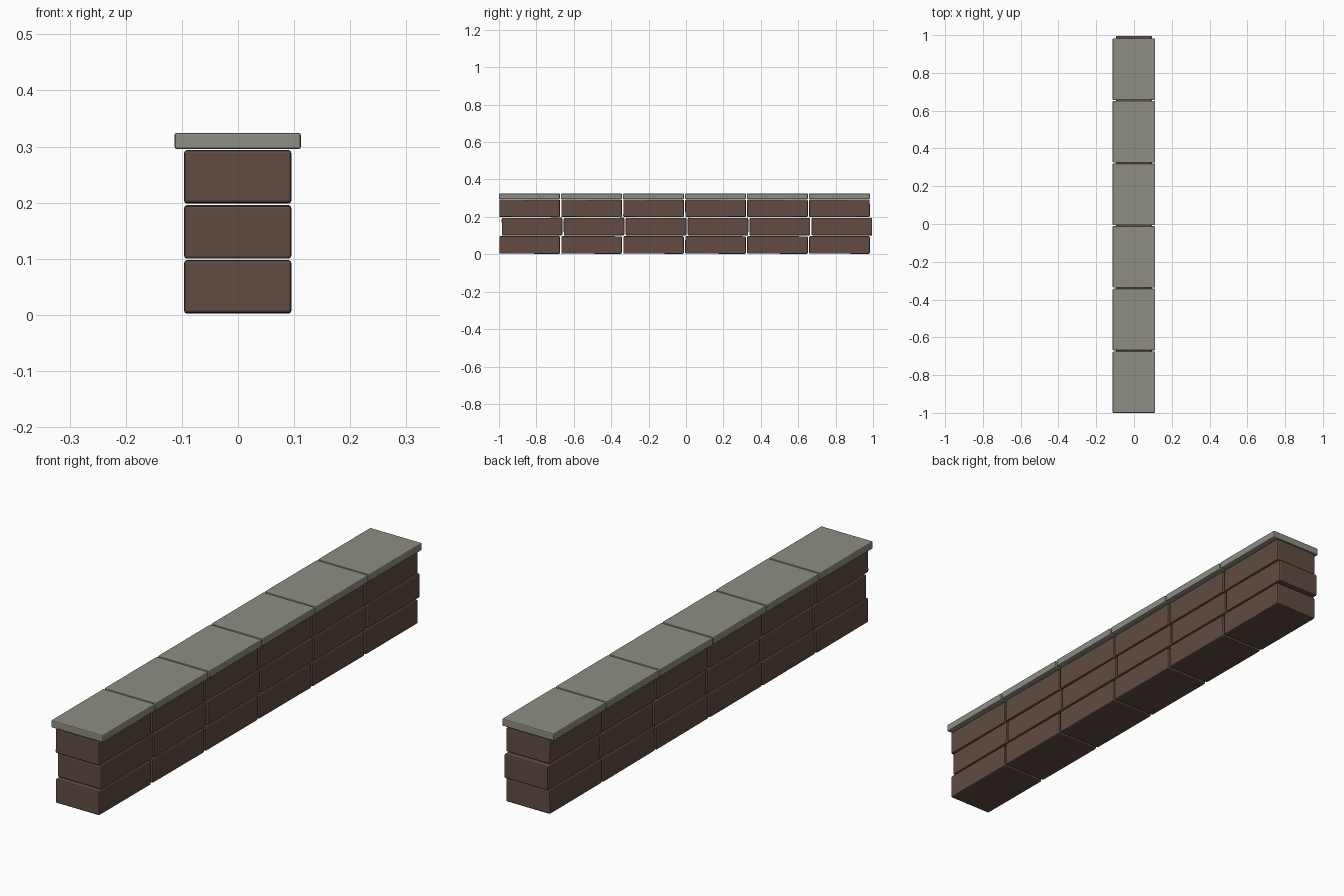
import bpy, bmesh, random
from mathutils import Matrix

if "Cube" in bpy.data.objects:
    bpy.data.objects.remove(bpy.data.objects["Cube"])

random.seed(4)


def material(name, color):
    m = bpy.data.materials.new(name)
    m.diffuse_color = (*color, 1)
    m.use_nodes = True
    m.node_tree.nodes["Principled BSDF"].inputs["Base Color"].default_value = m.diffuse_color
    return m


brown = material("brown brick", (0.119, 0.071, 0.054))
grey = material("grey stone", (0.27, 0.27, 0.23))


# Bevelled block given by centre and size, optionally tilted very slightly
def block(name, center, size, bevel, mat, tilt=0.0):
    bm = bmesh.new()
    bmesh.ops.create_cube(bm, size=1, matrix=Matrix.Diagonal((*size, 1)))
    bmesh.ops.bevel(bm, geom=bm.edges[:], offset=bevel, segments=2,
                    profile=0.5, affect='EDGES')
    bm.transform(Matrix.Translation(center) @ Matrix.Rotation(tilt, 4, 'X'))
    me = bpy.data.meshes.new(name)
    bm.to_mesh(me)
    bm.free()
    me.materials.append(mat)
    ob = bpy.data.objects.new(name, me)
    bpy.context.collection.objects.link(ob)


PITCH, LENGTH = 0.3313, 0.324

# Three courses of bricks, the middle one shifted along the wall
for row, (z, start) in enumerate([(0.050, -0.998), (0.148, -0.985), (0.246, -0.998)]):
    for i in range(6):
        y = start + PITCH * i + LENGTH / 2
        block(f"brick_{row + 1}_{i + 1}", (-0.0005, y, z), (0.191, LENGTH, 0.094),
              0.005, brown, random.uniform(-0.005, 0.005))

# Overhanging capstones
for i in range(6):
    y = -1.0 + PITCH * i + 0.326 / 2
    block(f"capstone_{i + 1}", (-0.0005, y, 0.310), (0.225, 0.326, 0.029), 0.004, grey)
